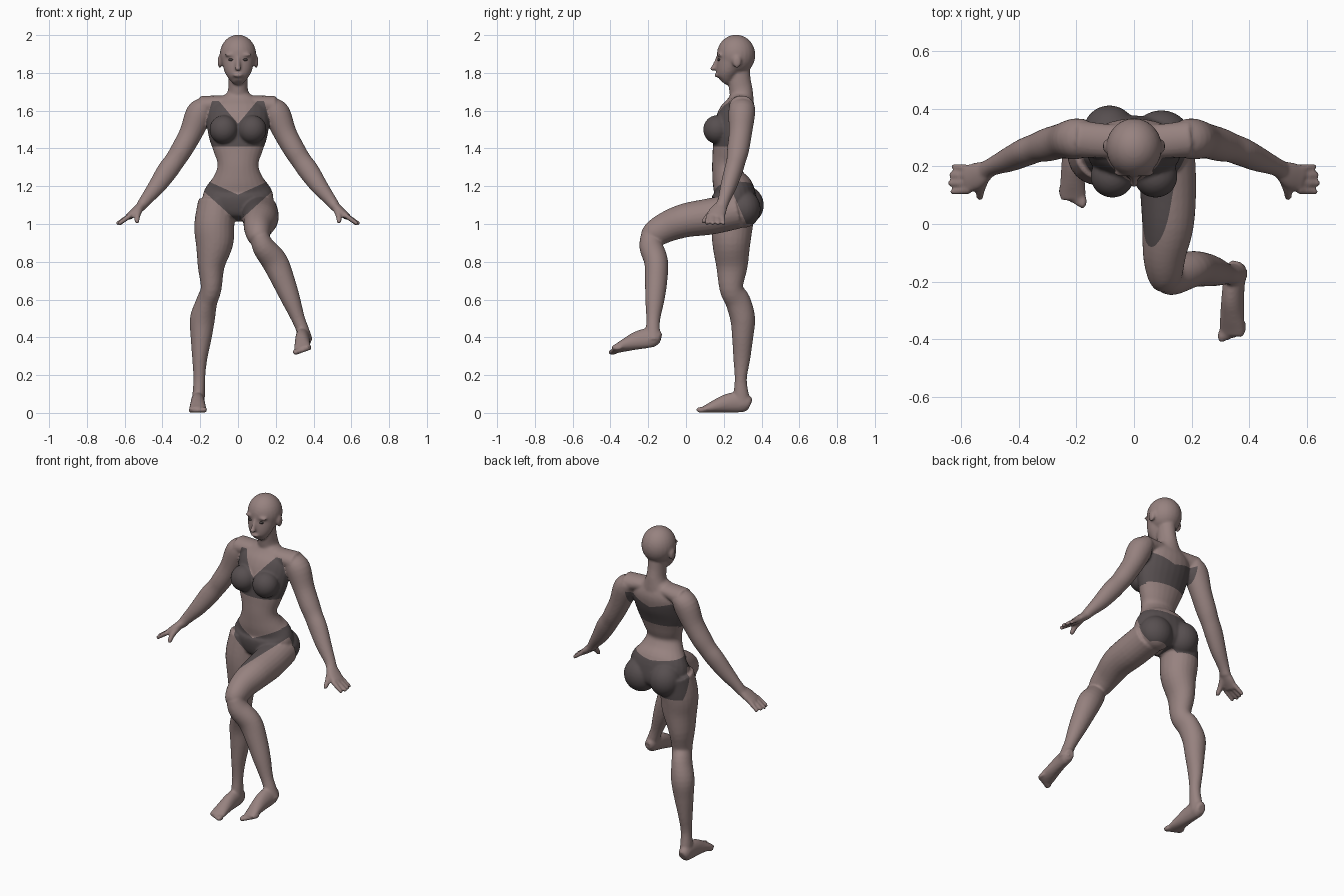
import bpy
import bmesh
from math import cos, sin, pi
from mathutils import Vector, Matrix

if "Cube" in bpy.data.objects:
    bpy.data.objects.remove(bpy.data.objects["Cube"], do_unlink=True)

X_AXIS, Y_AXIS = Vector((1, 0, 0)), Vector((0, 1, 0))
SEGMENTS = 24
body = bmesh.new()


def make_material(name, colour):
    material = bpy.data.materials.new(name)
    material.use_nodes = True
    material.diffuse_color = (*colour, 1)
    material.node_tree.nodes["Principled BSDF"].inputs["Base Color"].default_value = (*colour, 1)
    return material


def link_object(name, bm, *materials):
    mesh = bpy.data.meshes.new(name)
    bm.to_mesh(mesh)
    obj = bpy.data.objects.new(name, mesh)
    bpy.context.scene.collection.objects.link(obj)
    for material in materials:
        mesh.materials.append(material)
    return obj


def smooth_path(rings, steps=4):
    """Catmull-Rom interpolation through every value of the rings."""
    result = []
    last = len(rings) - 1
    for i in range(last):
        before, start = rings[max(i - 1, 0)], rings[i]
        end, after = rings[i + 1], rings[min(i + 2, last)]
        for k in range(steps):
            t = k / steps
            result.append([
                b + t / 2 * (c - a + t * (2 * a - 5 * b + 4 * c - d + t * (3 * (b - c) + d - a)))
                for a, b, c, d in zip(before, start, end, after)])
    return result + [rings[-1]]


def loft(rings, side=X_AXIS, paired=False, frame=Matrix()):
    """Closed tube; each ring is x, y, z, radius along side, other radius."""
    for sign in ((1, -1) if paired else (1,)):
        path = smooth_path(rings)
        centres = [Vector((sign * p[0], p[1], p[2])) for p in path]
        rows = []
        for i, (centre, p) in enumerate(zip(centres, path)):
            ahead = centres[min(i + 1, len(path) - 1)]
            tangent = (ahead - centres[max(i - 1, 0)]).normalized()
            u = (side - tangent * side.dot(tangent)).normalized()
            v = tangent.cross(u)
            angles = [2 * pi * k / SEGMENTS for k in range(SEGMENTS)]
            rows.append([body.verts.new(frame @ (centre + u * cos(a) * p[3] + v * sin(a) * p[4]))
                         for a in angles])
        for low, high in zip(rows, rows[1:]):
            for k in range(SEGMENTS):
                n = (k + 1) % SEGMENTS
                body.faces.new((low[k], low[n], high[n], high[k]))
        body.faces.new(rows[0])
        body.faces.new(rows[-1])


def ball(centre, radii, paired=False, frame=Matrix(), target=None):
    for sign in ((1, -1) if paired else (1,)):
        place = Matrix.Translation((sign * centre[0], centre[1], centre[2]))
        bmesh.ops.create_uvsphere(target or body, u_segments=SEGMENTS, v_segments=16, radius=1,
                                  matrix=frame @ place @ Matrix.Diagonal((*radii, 1)))


# Torso, bust and seat
loft([(0, .27, 1.02, .05, .06), (0, .265, 1.06, .14, .11), (0, .255, 1.12, .185, .12),
      (0, .25, 1.18, .178, .11), (0, .225, 1.24, .135, .088), (0, .21, 1.31, .108, .072),
      (0, .22, 1.38, .128, .08), (0, .235, 1.46, .155, .09), (0, .255, 1.54, .165, .1),
      (0, .28, 1.61, .16, .09), (0, .29, 1.66, .11, .065), (0, .293, 1.69, .06, .055)])
ball((.075, .165, 1.5), (.076, .074, .076), paired=True)
ball((-.085, .32, 1.1), (.092, .092, .1))
ball((.095, .305, 1.08), (.1, .09, .1))

# Neck, collar and shoulders
loft([(0, .28, 1.85, .05, .055), (0, .283, 1.76, .05, .06),
      (0, .292, 1.7, .056, .062), (0, .3, 1.63, .09, .06)])
loft([(0, .285, 1.64, .06, .04), (.1, .288, 1.638, .06, .042), (.19, .295, 1.625, .065, .055)],
     side=Y_AXIS, paired=True)

# Head: cranium, face, nose, lips, brows, ears
ball((0, .265, 1.895), (.097, .102, .107))
loft([(0, .195, 1.75, .022, .022), (0, .205, 1.765, .045, .042), (0, .215, 1.8, .068, .057),
      (0, .23, 1.84, .081, .071), (0, .25, 1.88, .09, .087), (0, .26, 1.92, .08, .08)])
loft([(0, .17, 1.885, .01, .01), (0, .16, 1.855, .011, .013), (0, .147, 1.824, .015, .014)])
ball((0, .143, 1.823), (.016, .017, .012))
ball((0, .163, 1.787), (.026, .012, .011))
ball((.04, .178, 1.896), (.032, .014, .01), paired=True)
ball((.096, .27, 1.86), (.012, .024, .034), paired=True)

# Arms, palms and thumbs
loft([(.17, .298, 1.63, .065, .05), (.205, .295, 1.585, .071, .071), (.25, .288, 1.48, .061, .061),
      (.3, .275, 1.39, .058, .057), (.335, .265, 1.335, .051, .054), (.375, .25, 1.28, .049, .055),
      (.43, .225, 1.2, .043, .046), (.49, .2, 1.125, .032, .032), (.515, .185, 1.09, .034, .027)],
     side=Y_AXIS, paired=True)
loft([(.505, .19, 1.1, .031, .025), (.54, .17, 1.07, .046, .023), (.58, .155, 1.037, .047, .018)],
     side=Y_AXIS, paired=True)
loft([(.52, .16, 1.08, .02, .02), (.532, .125, 1.05, .017, .017), (.535, .095, 1.015, .013, .013)],
     side=Y_AXIS, paired=True)
ball((.535, .095, 1.015), (.013, .013, .014), paired=True)

# Fingers
for i in range(4):
    tip = (.638 - .009 * abs(i - 1.3), .112 + .029 * i, 1.005)
    loft([(.57, .118 + .025 * i, 1.045, .014, .014), (*tip, .011, .011)], side=Y_AXIS, paired=True)
    ball(tip, (.012, .011, .012), paired=True)

# Standing leg
loft([(-.11, .26, 1.12, .1, .11), (-.125, .245, 1, .106, .11), (-.125, .24, .9, .1, .101),
      (-.142, .243, .78, .072, .084), (-.142, .24, .66, .055, .063), (-.165, .275, .59, .056, .067),
      (-.188, .3, .5, .066, .066), (-.195, .3, .4, .056, .056), (-.203, .295, .28, .039, .044),
      (-.205, .29, .18, .031, .032), (-.208, .292, .1, .033, .04), (-.21, .3, .04, .034, .04)])

# Raised leg: thigh, then shin
loft([(.11, .27, 1.07, .1, .095), (.118, .13, 1.04, .098, .096), (.118, 0, 1.02, .09, .09),
      (.106, -.1, .985, .076, .081), (.107, -.17, .945, .063, .07), (.112, -.205, .915, .048, .048)])
loft([(.112, -.195, .945, .046, .046), (.135, -.185, .88, .06, .062), (.195, -.158, .8, .069, .063),
      (.24, -.158, .7, .061, .059), (.28, -.165, .6, .05, .051), (.318, -.173, .5, .036, .037),
      (.342, -.175, .44, .034, .037), (.362, -.172, .38, .035, .04)])


def foot(frame, inner):
    """Foot pointing to -y with its sole on the local ground."""
    loft([(0, .05, .042, .024, .03), (0, .03, .05, .034, .046), (0, -.01, .056, .036, .054),
          (0, -.07, .051, .038, .05), (0, -.13, .036, .042, .036), (0, -.18, .022, .046, .022),
          (0, -.205, .016, .043, .015)], frame=frame)
    for i in range(5):
        size = .016 - .0015 * i
        ball((inner * (.034 - .018 * i), -.211 + .009 * i, size), (size, .026, size), frame=frame)


foot(Matrix.Translation((-.213, .29, 0)), 1)
foot(Matrix.Translation((.366, -.182, .345)) @ Matrix.Rotation(-.11, 4, "Z")
     @ Matrix.Rotation(.13, 4, "X") @ Matrix.Rotation(-.3, 4, "Y"), -1)

# Fuse all the parts into one soft skin
skin = make_material("skin", (.31, .225, .215))
fabric = make_material("dark fabric", (.095, .078, .08))
eye_dark = make_material("eye dark", (.06, .05, .05))
bmesh.ops.recalc_face_normals(body, faces=body.faces)
figure = link_object("body", body)
remesh = figure.modifiers.new("fuse", "REMESH")
remesh.mode = "VOXEL"
remesh.voxel_size = .007
soften = figure.modifiers.new("soften", "SMOOTH")
soften.factor = .5
soften.iterations = 5
fused = bpy.data.meshes.new_from_object(figure.evaluated_get(bpy.context.evaluated_depsgraph_get()))
figure.modifiers.clear()
figure.data = fused
fused.materials.clear()
fused.materials.append(skin)
fused.materials.append(fabric)

# Garment panels for one half: each row is a plane normal and its limit
panels = {
    "top_front": [(-1, 0, 0, 0), (0, 0, -1, -1.41), (0, 0, 1, 1.65), (1, 0, 0, .17),
                  (0, 1, 0, .26), (-1.2, 0, 1, 1.53), (1, 0, .28, .6)],
    "top_back": [(-1, 0, 0, 0), (0, 0, -1, -1.42), (1, 0, 0, .168),
                 (0, -1, 0, -.26), (-.3, 0, 1, 1.54)],
    "brief_front": [(-1, 0, 0, 0), (-.45, 0, 1, 1.155), (.9, 0, -1, -1.01), (0, 1, .44, .76)],
    "brief_back": [(-1, 0, 0, 0), (0, 0, -1, -1), (-.1, 0, 1, 1.21),
                   (1, 0, 0, .3), (0, -1, -.44, -.76)],
}
bm = bmesh.new()
bm.from_mesh(fused)


def faces_within(planes, margin=0):
    found = []
    for face in bm.faces:
        centre = face.calc_center_median()
        if all(normal.dot(centre) < limit + margin for normal, limit in planes):
            found.append(face)
    return found


for panel in panels.values():
    for sign in (1, -1):
        planes = [(Vector((sign * x, y, z)), limit) for x, y, z, limit in panel]
        for normal, limit in planes:
            near = faces_within(planes, .03)
            edges = {edge for face in near for edge in face.edges}
            verts = {vert for face in near for vert in face.verts}
            bmesh.ops.bisect_plane(bm, geom=near + list(edges) + list(verts), dist=.0001,
                                   plane_co=normal * (limit / normal.length_squared), plane_no=normal)
        for face in faces_within(planes):
            face.material_index = 1
for face in bm.faces:
    face.smooth = True
bm.to_mesh(fused)

# Eyes
eyes = bmesh.new()
ball((.037, .175, 1.87), (.014, .008, .007), paired=True, target=eyes)
for face in eyes.faces:
    face.smooth = True
link_object("eyes", eyes, eye_dark)
